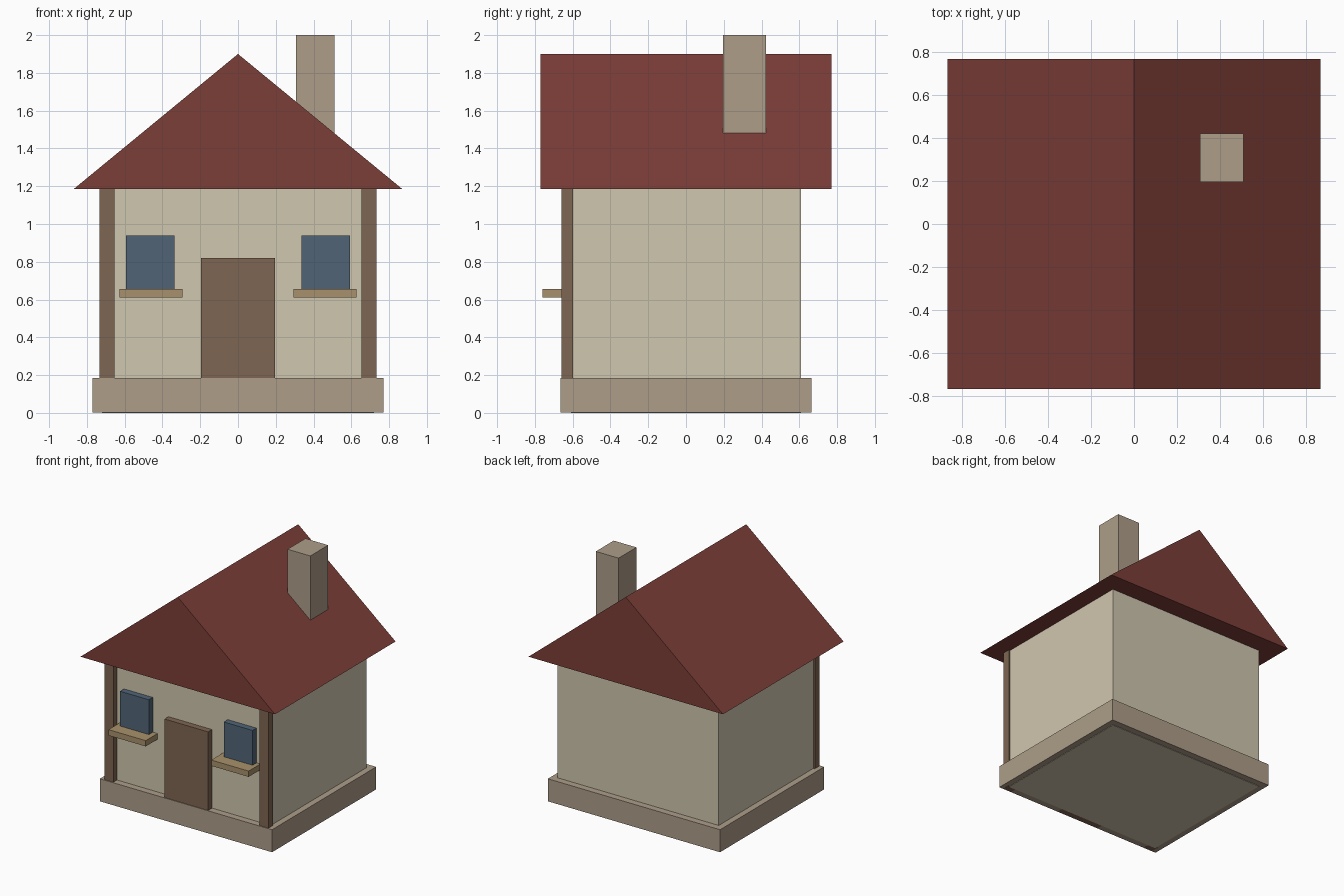
import bpy, bmesh

if "Cube" in bpy.data.objects:
    bpy.data.objects.remove(bpy.data.objects["Cube"])


def material(name, rgb):
    # sRGB bytes to linear diffuse colour
    lin = [((c / 255 + 0.055) / 1.055) ** 2.4 for c in rgb]
    m = bpy.data.materials.new(name)
    m.diffuse_color = (*lin, 1)
    m.use_nodes = True
    m.node_tree.nodes["Principled BSDF"].inputs["Base Color"].default_value = m.diffuse_color
    return m


plaster = material("cream plaster", (208, 199, 175))
roof_red = material("red tiles", (124, 62, 56))
timber = material("brown timber", (127, 102, 82))
stone = material("grey stone", (173, 157, 137))
oak = material("light oak", (169, 145, 108))
glass = material("blue glass", (81, 100, 118))


def add_object(name, bm, mat):
    bmesh.ops.recalc_face_normals(bm, faces=bm.faces)
    me = bpy.data.meshes.new(name)
    bm.to_mesh(me)
    bm.free()
    me.materials.append(mat)
    ob = bpy.data.objects.new(name, me)
    bpy.context.collection.objects.link(ob)
    return ob


def box(name, x, y, z, mat):
    # box from (min, max) ranges on each axis
    bm = bmesh.new()
    bmesh.ops.create_cube(bm, size=1)
    for v in bm.verts:
        v.co = [r[0] if c < 0 else r[1] for c, r in zip(v.co, (x, y, z))]
    return add_object(name, bm, mat)


# Body of the house; the walls run down through the stone base
box("foundation", (-0.77, 0.77), (-0.665, 0.665), (0.003, 0.185), stone)
box("walls", (-0.72, 0.72), (-0.61, 0.61), (0, 1.19), plaster)
box("door", (-0.195, 0.195), (-0.66, -0.6), (0.002, 0.82), timber)

# Corner posts, windows and sills, one set on each side of the door
for side, s in (("left", -1), ("right", 1)):
    def span(a, b):
        return tuple(sorted((s * a, s * b)))
    box(side + "_post", span(0.655, 0.733), (-0.658, -0.598), (0.002, 1.19), timber)
    box(side + "_window", span(0.335, 0.592), (-0.66, -0.6), (0.65, 0.938), glass)
    box(side + "_sill", span(0.293, 0.627), (-0.76, -0.6), (0.61, 0.657), oak)

# Gabled roof: a triangle extruded from front to back
bm = bmesh.new()
gable = bm.faces.new([bm.verts.new((x, -0.77, z))
                      for x, z in ((-0.87, 1.185), (0.87, 1.185), (0, 1.9))])
ext = bmesh.ops.extrude_face_region(bm, geom=[gable], use_keep_orig=True)
back = [g for g in ext["geom"] if isinstance(g, bmesh.types.BMVert)]
bmesh.ops.translate(bm, verts=back, vec=(0, 1.54, 0))
add_object("roof", bm, roof_red)

# Chimney rising out of the right slope
box("chimney", (0.307, 0.51), (0.195, 0.423), (1.3, 2.0), stone)
